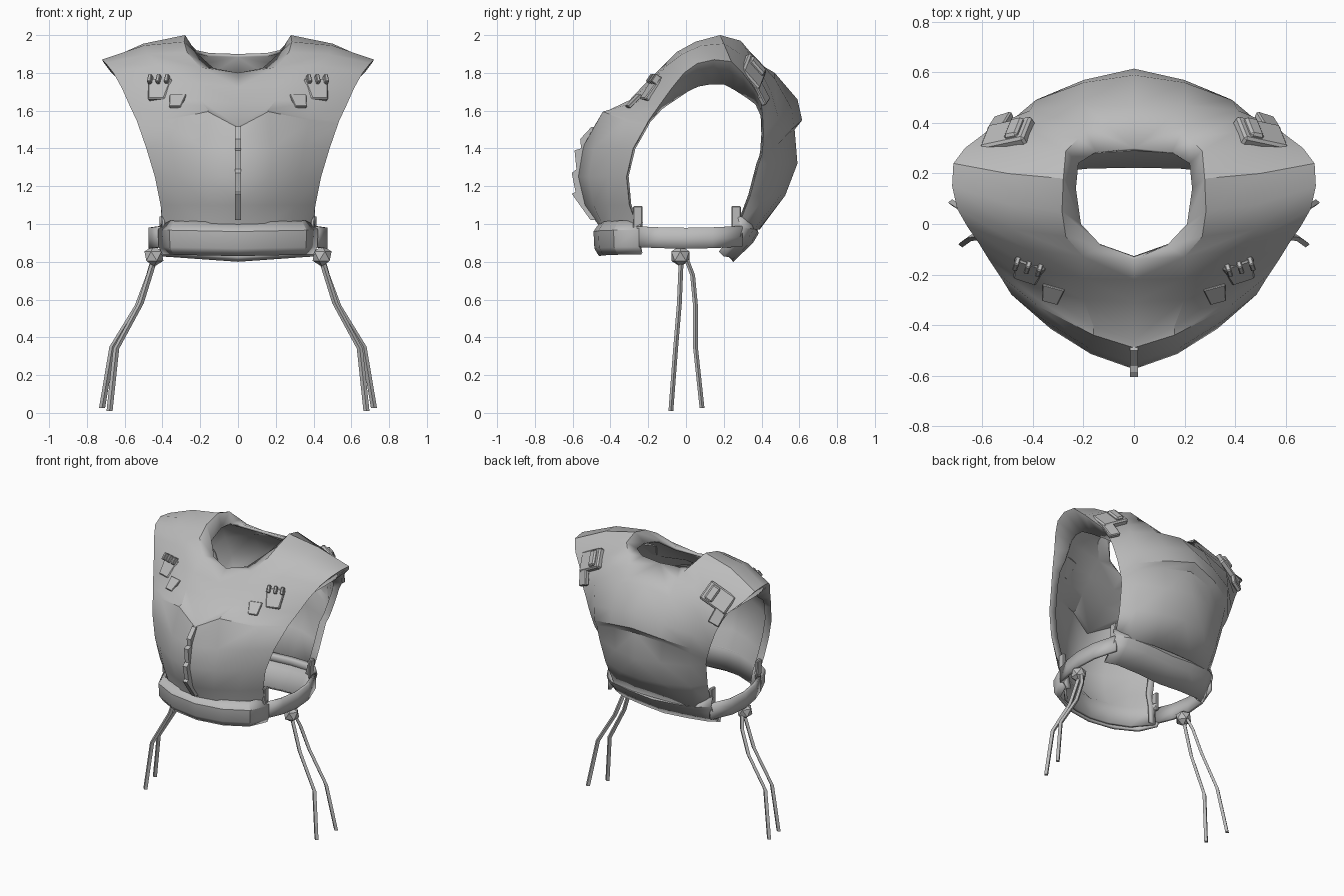
import bpy, bmesh, math
from mathutils import Vector, Matrix

if "Cube" in bpy.data.objects:
    bpy.data.objects.remove(bpy.data.objects["Cube"])

mat = bpy.data.materials.new("grey_armour")
mat.diffuse_color = (0.5, 0.5, 0.5, 1)
mat.use_nodes = True
mat.node_tree.nodes["Principled BSDF"].inputs["Base Color"].default_value = mat.diffuse_color


def finish(name, bm, mirror=True, thick=0, angle=30):
    me = bpy.data.meshes.new(name)
    bm.to_mesh(me)
    bm.free()
    ob = bpy.data.objects.new(name, me)
    bpy.context.collection.objects.link(ob)
    me.materials.append(mat)
    if mirror:
        ob.modifiers.new("mirror", 'MIRROR').use_clip = True
    if thick:
        s = ob.modifiers.new("thickness", 'SOLIDIFY')
        s.thickness, s.offset = thick, -1
    bpy.ops.object.select_all(action='DESELECT')
    ob.select_set(True)
    bpy.context.view_layer.objects.active = ob
    bpy.ops.object.shade_smooth_by_angle(angle=math.radians(angle))
    return ob


def sheet(name, rows, thick=0.02):
    """Quad sheet through rows of points, mirrored in x."""
    bm = bmesh.new()
    v = [[bm.verts.new(p) for p in r] for r in rows]
    for a, b in zip(v, v[1:]):
        for i in range(len(a) - 1):
            bm.faces.new((a[i], a[i + 1], b[i + 1], b[i]))
    return finish(name, bm, True, thick)


def block(name, loc, size, rot=(0, 0, 0), taper=1.0):
    """Bevelled block, mirrored in x."""
    bm = bmesh.new()
    bmesh.ops.create_cube(bm, size=1)
    for w in bm.verts:
        if w.co.z < 0:
            w.co.x *= taper
    m = Matrix.Translation(loc)
    for ax, a in zip('ZYX', reversed(rot)):
        m = m @ Matrix.Rotation(math.radians(a), 4, ax)
    bmesh.ops.transform(bm, matrix=m @ Matrix.Diagonal((*size, 1)), verts=bm.verts)
    bmesh.ops.bevel(bm, geom=bm.edges[:], offset=min(size) * 0.2, segments=1, affect='EDGES')
    return finish(name, bm)


def with_lip(rows):
    """Add the rim that turns inward around the arm hole, deepest under the shoulder."""
    out = []
    for r in rows:
        x, y, z = r[-1]
        d = Vector((0, 0.08 - y, 1.35 - z)).normalized()
        f = max(0, (z - 1.6) / 0.26)
        k = 0.012 + 0.115 * f
        out.append(r + [(x - 0.045 - 0.06 * f, y + d.y * k, z + d.z * k)])
    return out


def level(z, *xy):
    return [(x, y, z) for x, y in xy]


# front plate, centre to arm hole, waist to chest
front = [
    level(.85, (0, -.45), (.14, -.43), (.28, -.37), (.385, -.24)),
    level(.99, (0, -.46), (.14, -.44), (.28, -.38), (.395, -.26)),
    level(1.10, (0, -.54), (.15, -.49), (.30, -.41), (.41, -.30)),
    level(1.25, (0, -.575), (.17, -.515), (.33, -.415), (.44, -.315)),
    level(1.40, (0, -.55), (.18, -.49), (.35, -.385), (.485, -.28)),
    [(0, -.49, 1.51), (.16, -.44, 1.595), (.38, -.325, 1.55), (.53, -.207, 1.53)],
    [(0, -.46, 1.52), (.16, -.405, 1.605), (.38, -.30, 1.56), (.535, -.20, 1.545)],
]
# upper chest, shoulder and neckline
shoulder = [
    [(0, -.31, 1.64), (.2, -.30, 1.655), (.4, -.245, 1.65), (.575, -.14, 1.63)],
    [(0, -.22, 1.725), (.2, -.215, 1.745), (.4, -.18, 1.75), (.615, -.075, 1.72)],
    [(0, -.14, 1.80), (.2, -.13, 1.83), (.42, -.10, 1.84), (.66, -.01, 1.80)],
    [(.13, -.085, 1.825), (.27, -.05, 1.91), (.48, -.02, 1.90), (.70, .06, 1.85)],
    [(.21, .0, 1.89), (.285, .05, 1.965), (.5, .08, 1.945), (.72, .15, 1.87)],
    [(.23, .14, 1.92), (.28, .18, 2.0), (.5, .20, 1.955), (.715, .24, 1.86)],
    [(.22, .24, 1.92), (.27, .29, 1.97), (.48, .29, 1.90), (.67, .30, 1.80)],
    [(.15, .285, 1.905), (.22, .34, 1.91), (.4, .365, 1.85), (.59, .36, 1.72)],
]
# back plate, neck to waist, with a shelf below the shoulder blades
back = [
    [(0, .30, 1.90), (.2, .39, 1.86), (.4, .41, 1.78), (.56, .395, 1.66)],
    [(0, .47, 1.80), (.2, .47, 1.77), (.41, .45, 1.70), (.52, .405, 1.58)],
    [(0, .59, 1.66), (.2, .56, 1.61), (.39, .49, 1.56), (.485, .41, 1.48)],
    [(0, .615, 1.55), (.2, .57, 1.51), (.38, .495, 1.46), (.455, .405, 1.39)],
    [(0, .575, 1.50), (.19, .54, 1.47), (.37, .485, 1.42), (.445, .40, 1.36)],
    level(1.32, (0, .59), (.18, .545), (.36, .47), (.43, .385)),
    level(1.15, (0, .525), (.17, .50), (.34, .43), (.41, .34)),
    level(.97, (0, .39), (.16, .385), (.32, .36), (.395, .27)),
]
sheet("breastplate_shell", with_lip(front + shoulder + back))

# waist bands: front, back and the side straps joining them
belt = [(0, -.485), (.2, -.46), (.36, -.38), (.42, -.25)]
sheet("front_belt", [[(x * s, y * s, z + .02 * x) for x, y in belt]
                     for s, z in ((.95, .83), (1, .87), (1.01, .96), (.94, 1.01))])
hips = [(0, 1), (.18, .99), (.34, .93), (.415, .80)]
sheet("back_belt", [[(x, y * k, z + .07 * x) for x, k in hips]
                    for y, z in ((.36, 1.01), (.385, .95), (.355, .90), (.25, .80))], .04)
strap = [(.415, -.26), (.455, -.14), (.475, 0), (.465, .14), (.41, .30)]
sheet("side_strap", [[(x, y, z + .05 * max(0, abs(y) - .1)) for x, y in strap]
                     for z in (.87, .92, .98)])

# toothed ridge down the middle of the chest
bm = bmesh.new()
ridge = [(-.47, 1.02), (-.505, 1.02), (-.605, 1.16), (-.585, 1.17), (-.605, 1.27),
         (-.58, 1.29), (-.59, 1.39), (-.555, 1.40), (-.56, 1.45), (-.50, 1.515),
         (-.475, 1.51), (-.54, 1.40), (-.565, 1.25), (-.53, 1.10)]
f = bm.faces.new([bm.verts.new((-.016, y, z)) for y, z in ridge])
g = bmesh.ops.extrude_face_region(bm, geom=[f])
bmesh.ops.translate(bm, vec=(.032, 0, 0),
                    verts=[e for e in g['geom'] if isinstance(e, bmesh.types.BMVert)])
bmesh.ops.recalc_face_normals(bm, faces=bm.faces)
finish("chest_ridge", bm, mirror=False)

# shoulder buckles, front and back
block("front_buckle", (.42, -.185, 1.71), (.13, .03, .13), (-35, 0, 18), .7)
for i in range(3):
    block(f"buckle_prong_{i + 1}", (.375 + i * .045, -.182 + i * .012, 1.765),
          (.02, .04, .05), (-35, 0, 18))
block("front_buckle_flap", (.325, -.278, 1.65), (.09, .016, .09), (-45, 0, 15), .7)
block("back_buckle", (.50, .35, 1.80), (.20, .05, .14), (35, 28, -12))
block("back_buckle_clasp", (.47, .37, 1.83), (.06, .05, .11), (35, 28, -12))
block("back_buckle_tab", (.53, .40, 1.69), (.08, .03, .11), (20, 25, -18))

# small tabs where the side straps meet the plates
block("front_strap_tab", (.395, -.255, 1.03), (.025, .05, .13), (0, 0, 0), .8)
block("back_strap_tab", (.395, .265, 1.03), (.025, .05, .13), (0, 0, 0), .8)

# hip knots
bm = bmesh.new()
bmesh.ops.create_icosphere(bm, subdivisions=1, radius=.056)
bmesh.ops.translate(bm, vec=(.445, -.03, .83), verts=bm.verts)
finish("hip_knot", bm)


def cord(name, pts, r=.016):
    """Four-sided hanging cord."""
    bm = bmesh.new()
    rings = [[bm.verts.new((x + r * dx, y + r * .8 * dy, z))
              for dx, dy in ((-1, 0), (0, -1), (1, 0), (0, 1))] for x, y, z in pts]
    for a, b in zip(rings, rings[1:]):
        for i in range(4):
            bm.faces.new((a[i], a[i - 1], b[i - 1], b[i]))
    bm.faces.new(rings[0])
    bm.faces.new(rings[-1])
    bmesh.ops.recalc_face_normals(bm, faces=bm.faces)
    finish(name, bm)


cord("front_cord", [(.44, -.025, .82), (.515, -.035, .58), (.645, -.055, .34), (.68, -.08, .01)])
cord("rear_cord", [(.445, .0, .82), (.47, .035, .73), (.53, .05, .57), (.665, .05, .35), (.72, .085, .025)])
